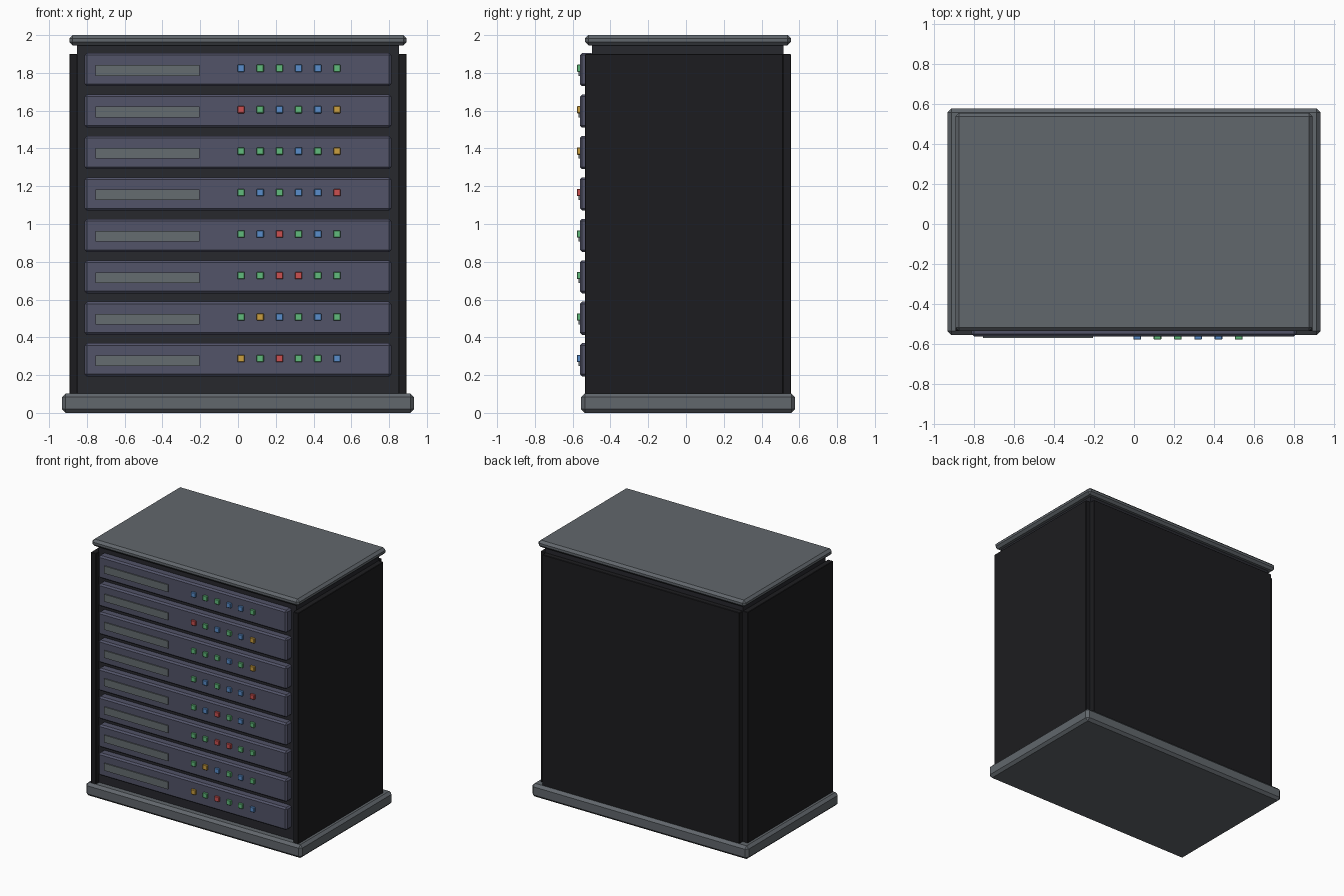
import bpy, bmesh
from mathutils import Vector

if "Cube" in bpy.data.objects:
    bpy.data.objects.remove(bpy.data.objects["Cube"])


def material(name, rgb):
    m = bpy.data.materials.new(name)
    m.diffuse_color = (*rgb, 1)
    m.use_nodes = True
    m.node_tree.nodes["Principled BSDF"].inputs["Base Color"].default_value = m.diffuse_color
    return m


TRIM = material("trim_grey", (0.12, 0.135, 0.15))
BODY = material("body_black", (0.02, 0.021, 0.027))
PANEL = material("panel_black", (0.012, 0.012, 0.014))
UNIT = material("unit_slate", (0.085, 0.088, 0.14))
VENT = material("vent_grey", (0.13, 0.15, 0.16))
LIGHTS = {
    "B": material("light_blue", (0.1, 0.27, 0.6)),
    "G": material("light_green", (0.12, 0.5, 0.2)),
    "R": material("light_red", (0.6, 0.08, 0.08)),
    "Y": material("light_amber", (0.6, 0.35, 0.05)),
}


def box(name, lo, hi, mat, bevel=0.0):
    """Box between two corners, with optional chamfered edges."""
    lo, hi = Vector(lo), Vector(hi)
    bm = bmesh.new()
    bmesh.ops.create_cube(bm, size=1)
    bmesh.ops.scale(bm, vec=hi - lo, verts=bm.verts)
    if bevel:
        bmesh.ops.bevel(bm, geom=bm.edges[:], offset=bevel, segments=1,
                        profile=0.5, affect='EDGES')
    mesh = bpy.data.meshes.new(name)
    bm.to_mesh(mesh)
    bm.free()
    mesh.materials.append(mat)
    ob = bpy.data.objects.new(name, mesh)
    ob.location = (lo + hi) / 2
    bpy.context.collection.objects.link(ob)
    return ob


# Plinth, cabinet core and top cap
box("base", (-0.932, -0.556, 0), (0.932, 0.578, 0.103), TRIM, 0.02)
box("cabinet_core", (-0.853, -0.497, 0.05), (0.853, 0.517, 1.96), BODY)
box("top_cap", (-0.893, -0.535, 1.946), (0.893, 0.556, 2.0), TRIM, 0.018)

# Side and back cladding, leaving notched rear corners
for side, x0, x1 in (("left", -0.893, -0.85), ("right", 0.85, 0.893)):
    box(side + "_panel", (x0, -0.535, 0.09), (x1, 0.515, 1.9), PANEL, 0.003)
box("back_panel", (-0.85, 0.51, 0.09), (0.85, 0.556, 1.9), PANEL, 0.003)

# Rack units from bottom to top: faceplate, vent and six status lights
ROWS = ["YGRGGB", "GYBGBG", "GGRRGG", "GBRGBG",
        "GBGBBR", "GGGBGY", "RGBGBY", "BGGBBG"]
for r, row in enumerate(ROWS):
    z = 0.281 + 0.2195 * r
    box(f"rack_unit_{r + 1}", (-0.812, -0.562, z - 0.088),
        (0.812, -0.49, z + 0.088), UNIT, 0.012)
    box(f"vent_{r + 1}", (-0.755, -0.57, z - 0.033),
        (-0.205, -0.55, z + 0.024), VENT)
    for c, key in enumerate(row):
        x = 0.016 + 0.1016 * c
        box(f"status_light_{r + 1}_{c + 1}", (x - 0.019, -0.578, z - 0.012),
            (x + 0.019, -0.55, z + 0.026), LIGHTS[key], 0.003)
